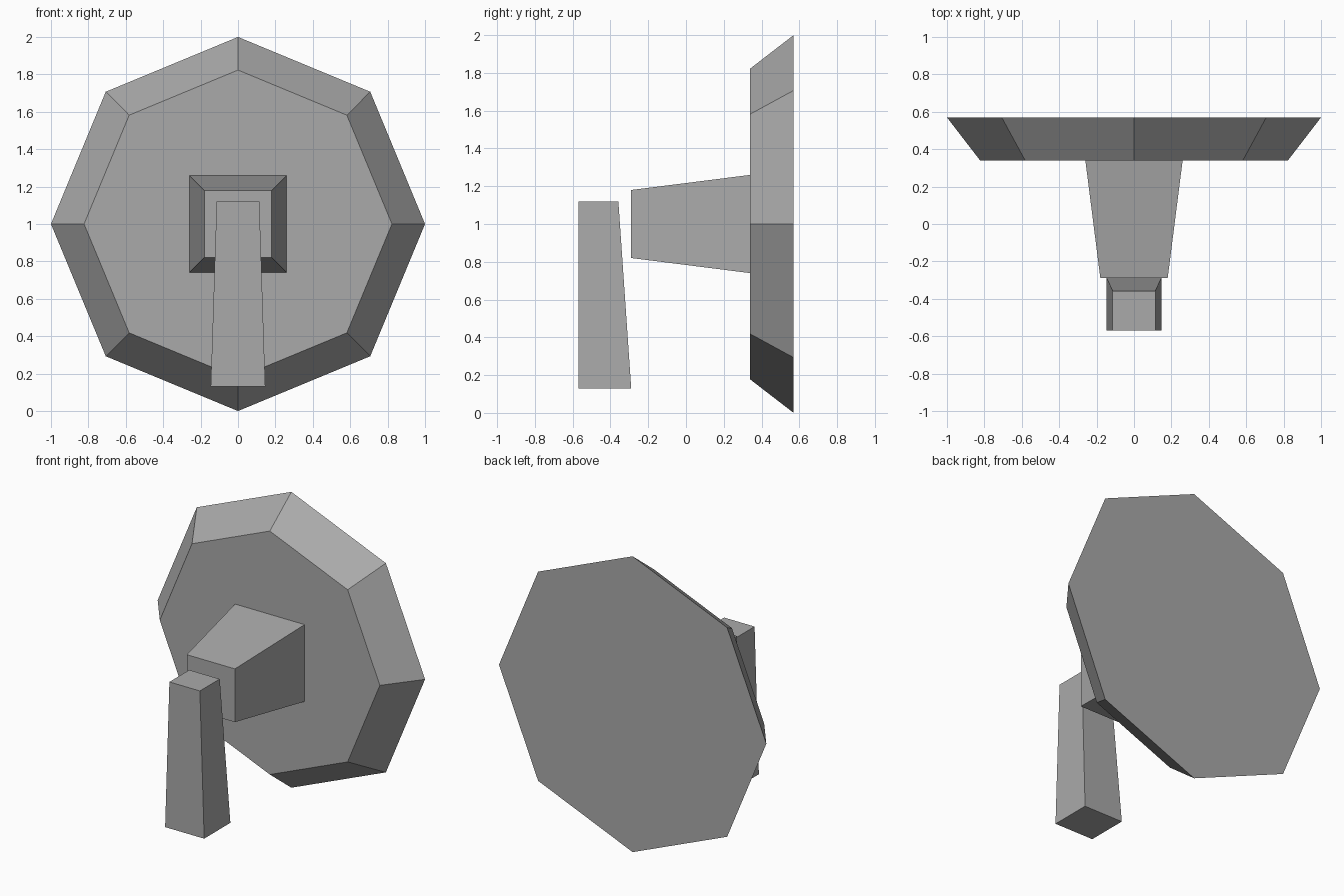
import bpy
import bmesh
from math import cos, sin, tau

cube = bpy.data.objects.get("Cube")
if cube:
    bpy.data.objects.remove(cube, do_unlink=True)

grey = bpy.data.materials.new("plain grey")
grey.use_nodes = True
colour = (0.4, 0.4, 0.4, 1)
grey.diffuse_color = colour
grey.node_tree.nodes["Principled BSDF"].inputs["Base Color"].default_value = colour


def loft(name, start, end):
    """Closed solid between two matching rings of points."""
    bm = bmesh.new()
    a = [bm.verts.new(p) for p in start]
    b = [bm.verts.new(p) for p in end]
    bm.faces.new(a)
    bm.faces.new(b)
    for i in range(len(a)):
        j = (i + 1) % len(a)
        bm.faces.new((a[i], a[j], b[j], b[i]))
    bmesh.ops.recalc_face_normals(bm, faces=bm.faces)
    mesh = bpy.data.meshes.new(name)
    bm.to_mesh(mesh)
    bm.free()
    mesh.materials.append(grey)
    obj = bpy.data.objects.new(name, mesh)
    bpy.context.collection.objects.link(obj)
    return obj


def octagon(radius, y):
    return [(radius * cos(tau * i / 8), y, 1 + radius * sin(tau * i / 8)) for i in range(8)]


def square(half, y):
    return [(-half, y, 1 - half), (half, y, 1 - half), (half, y, 1 + half), (-half, y, 1 + half)]


def footprint(half, front, back, z):
    return [(-half, front, z), (half, front, z), (half, back, z), (-half, back, z)]


# Bevelled octagonal plate
loft("base_plate", octagon(0.823, 0.34), octagon(1, 0.57))
# Tapered square stem projecting from the plate
loft("stem", square(0.18, -0.29), square(0.26, 0.34))
# Hanging lever, wider and deeper toward its lower end
loft("lever", footprint(0.146, -0.57, -0.29, 0.13), footprint(0.114, -0.57, -0.358, 1.12))
